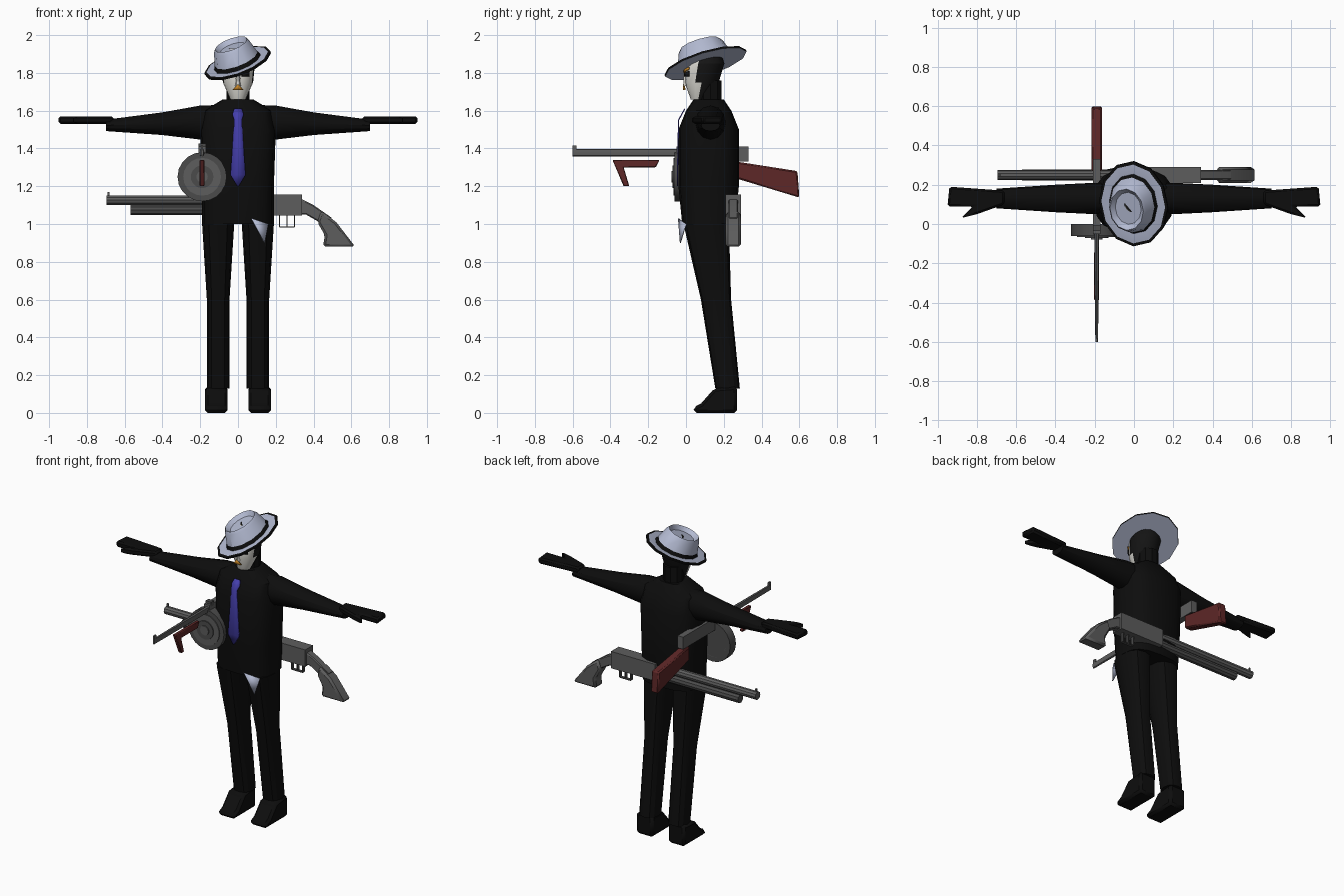
import bpy, bmesh, math
from mathutils import Matrix

if "Cube" in bpy.data.objects:
    bpy.data.objects.remove(bpy.data.objects["Cube"])

made = []


def material(name, red, green, blue):
    colour = (red, green, blue, 1)
    mat = bpy.data.materials.new(name)
    mat.use_nodes = True
    mat.diffuse_color = colour
    node = mat.node_tree.nodes["Principled BSDF"]
    node.inputs["Base Color"].default_value = colour
    node.inputs["Roughness"].default_value = .8
    return mat


BLACK = material("suit black", *[.004] * 3)
HAIR = material("hair black", *[.007] * 3)
HAT = material("pale blue grey", .45, .49, .64)
FACE = material("face white", .72, .71, .66)
GOLD = material("gold", .58, .24, .02)
TIE = material("tie violet blue", .06, .05, .42)
STEEL = material("steel grey", *[.11] * 3)
DARK = material("dark steel", *[.07] * 3)
WOOD = material("red wood", .11, .02, .02)


def finish(name, bm, mats, mirror=False, bevel=0):
    bmesh.ops.recalc_face_normals(bm, faces=bm.faces)
    mesh = bpy.data.meshes.new(name)
    bm.to_mesh(mesh)
    bm.free()
    for mat in mats:
        mesh.materials.append(mat)
    part = bpy.data.objects.new(name, mesh)
    bpy.context.collection.objects.link(part)
    if bevel:
        mod = part.modifiers.new("soft edges", "BEVEL")
        mod.width, mod.segments = bevel, 1
    if mirror:
        mod = part.modifiers.new("mirror", "MIRROR")
        mod.use_axis[0] = True
    made.append(part)
    return part


def place(axis, along, u, v):
    return {"x": (along, u, v), "y": (u, along, v), "z": (u, v, along)}[axis]


def bridge(bm, first, second, slot=0):
    """Close the strip between two loops of vertices."""
    for i in range(len(first)):
        face = bm.faces.new((first[i - 1], first[i], second[i], second[i - 1]))
        face.material_index = slot


def loft(name, axis, centre, rings, mats, sides=12, power=1, lean=0,
         mirror=False, matrix=Matrix(), rule=None):
    """Skin rings of (position, radius u, radius v, optional material slot)."""
    bm = bmesh.new()
    angles = [math.tau * i / sides for i in range(sides)]
    rounded = lambda c: math.copysign(abs(c) ** power, c)
    previous = None
    for along, ru, rv, *slot in rings:
        u, v = centre[0], centre[1] + lean * (along - rings[0][0])
        loop = [bm.verts.new(place(axis, along, u + ru * rounded(math.cos(a)), v + rv * rounded(math.sin(a))))
                for a in angles]
        if previous:
            bridge(bm, previous, loop, *slot)
        else:
            bm.faces.new(loop)
        previous = loop
    bm.faces.new(previous)
    if rule:
        for face in bm.faces:
            face.material_index = rule(face.calc_center_median())
    bm.transform(matrix)
    return finish(name, bm, mats, mirror)


def rod(name, axis, centre, start, end, radius, mat, sides=10):
    return loft(name, axis, centre, [(start, radius, radius), (end, radius, radius)], [mat], sides)


def prism(name, outline, axis, middle, width, mat, mirror=False, bevel=0):
    """Extrude a flat outline evenly to both sides of a middle plane."""
    bm = bmesh.new()
    loops = [[bm.verts.new(place(axis, middle + side * width / 2, *p)) for p in outline] for side in (-1, 1)]
    for loop in loops:
        bm.faces.new(loop)
    bridge(bm, *loops)
    return finish(name, bm, [mat], mirror, bevel)


def box(name, centre, size, mat):
    bm = bmesh.new()
    bmesh.ops.create_cube(bm, size=1)
    bm.transform(Matrix.Translation(centre) @ Matrix.Diagonal((*size, 1)))
    return finish(name, bm, [mat])


def plate(name, polygons, mat, mirror=False):
    """Thin sheet made of a few polygons."""
    bm = bmesh.new()
    for polygon in polygons:
        bm.faces.new([bm.verts.new(point) for point in polygon])
    bmesh.ops.remove_doubles(bm, verts=bm.verts, dist=.001)
    part = finish(name, bm, [mat], mirror)
    mod = part.modifiers.new("thickness", "SOLIDIFY")
    mod.thickness, mod.offset = .006, 0


# Clothing
loft("jacket", "z", (0, .12),
     [(1, .19, .14), (1.2, .19, .16), (1.5, .2, .16), (1.6, .18, .12), (1.66, .08, .08)],
     [BLACK], sides=16, power=.7)
loft("sleeves", "x", (.13, 1.54), [(.1, .08, .09), (.2, .08, .09), (.4, .07, .06), (.7, .05, .03)],
     [BLACK], lean=-.03, mirror=True)
loft("trousers", "z", (.105, .22), [(.13, .06, .065), (.6, .06, .08), (1, .085, .12)],
     [BLACK], power=.8, lean=-.13, mirror=True)
prism("shoes", [(.04, 0), (.27, 0), (.27, .14), (.15, .13), (.08, .05), (.04, .03)],
      "x", .115, .12, BLACK, mirror=True, bevel=.02)
prism("hands", [(.66, .17), (.94, .19), (.95, .09), (.82, .09), (.88, .03), (.8, .05), (.66, .1)],
      "z", 1.55, .04, BLACK, mirror=True, bevel=.01)


# Tie, following the chest and bending in at the collar
def tie_row(z, half):
    y = max(0, z - 1.54) * .55 - .045
    return [(-half, y, z), (half, y, z)]


rows = [tie_row(*row) for row in ((1.61, .02), (1.58, .03), (1.55, .02), (1.26, .04), (1.2, .004))]
plate("tie", [upper + lower[::-1] for upper, lower in zip(rows, rows[1:])], TIE)
plate("pocket_cloth", [[(.07, -.04, 1.03), (.16, 0, 1), (.14, -.03, .9)]], HAT)

# Neck and head, with a pale face at the front
rod("neck", "z", (0, .13), 1.62, 1.76, .062, BLACK)
loft("head", "z", (0, .065), [(1.66, .04, .04), (1.75, .08, .09), (1.85, .09, .1), (1.93, .05, .06)],
     [HAIR, FACE], sides=16, lean=.2, rule=lambda c: int(c.y < .07))
loft("nose", "z", (0, 0), [(1.73, .015, .015), (1.8, .01, .01)], [FACE], sides=6, lean=-.05)


def on_face(*points):
    return [[(x, 8 * x * x - .012, z) for x, z in points]]


plate("eyes", on_face((.02, 1.78), (.06, 1.78), (.06, 1.81), (.02, 1.8)), HAIR, mirror=True)
plate("eyebrows", on_face((.01, 1.8), (.06, 1.82), (.06, 1.83), (.01, 1.82)), GOLD, mirror=True)
plate("lips", on_face((0, 1.74), (.03, 1.71), (0, 1.71)), GOLD, mirror=True)

# Tilted oval hat: brim, dark trim, dark band and dented crown
tilt = (Matrix.Translation((0, .105, 1.847)) @ Matrix.Rotation(math.radians(17), 4, "X")
        @ Matrix.Rotation(math.radians(-19), 4, "Y"))
hat_profile = [(0, .1, 0), (0, .185, 0), (.01, .185, 1), (.012, .172, 1), (.01, .13, 0),
               (.03, .12, 1), (.1, .1, 0), (.115, .09, 0), (.09, .07, 0)]
loft("hat", "z", (0, 0), [(h, r, r * 1.22, slot) for h, r, slot in hat_profile],
     [HAT, BLACK], matrix=tilt)

# Drum-fed gun pointing forward at the right hip
SIDE = -.19
loft("drum_gun_barrel", "y", (SIDE, 1.378), [(-.6, .007, .02), (0, .013, .02)], [STEEL], sides=8, power=.7)
box("drum_gun_front_sight", (SIDE, -.59, 1.4), (.01, .02, .03), STEEL)
box("drum_gun_rear_sight", (SIDE, -.02, 1.41), (.04, .03, .03), DARK)
box("drum_gun_receiver", (SIDE, .14, 1.37), (.04, .38, .08), STEEL)
prism("drum_gun_fore_grip", [(-.39, 1.34), (-.14, 1.34), (-.16, 1.3), (-.33, 1.3), (-.3, 1.2), (-.33, 1.2)],
      "x", SIDE, .025, WOOD, bevel=.004)
prism("drum_gun_stock", [(.27, 1.33), (.59, 1.28), (.6, 1.14), (.27, 1.24)],
      "x", SIDE, .055, WOOD, bevel=.008)
for step, radius in enumerate((.13, .1, .06, .03)):
    rod(f"drum_magazine_step_{step}", "y", (SIDE, 1.25), 0, -.06 - .006 * step, radius,
        (DARK, STEEL)[step % 2], sides=20)

# Pump gun slung across the back
BACK = .25
rod("pump_gun_barrel", "x", (BACK, 1.126), -.695, .1, .026, STEEL)
rod("pump_gun_fore_end", "x", (BACK, 1.073), -.57, .1, .028, DARK)
box("pump_gun_sight", (-.685, BACK, 1.155), (.01, .01, .03), STEEL)
box("pump_gun_receiver", (.18, BACK, 1.1), (.32, .08, .11), STEEL)
prism("pump_gun_wrist", [(.3, 1.05), (.3, 1.15), (.4, 1.1), (.5, 1.03), (.43, 1.01), (.36, 1.05)],
      "y", BACK, .05, STEEL, bevel=.006)
prism("pump_gun_butt", [(.44, 1.07), (.52, 1.01), (.62, .88), (.45, .88), (.46, .94), (.42, 1.01)],
      "y", BACK, .08, STEEL, bevel=.012)
for part, x in (("front", .22), ("trigger", .26), ("back", .3)):
    box("pump_gun_guard_" + part, (x, BACK, 1.02), (.006, .02, .07), DARK)
box("pump_gun_guard_bottom", (.26, BACK, .985), (.08, .02, .006), DARK)

# Smooth rounded parts, keep hard edges
for part in bpy.context.selected_objects:
    part.select_set(False)
for part in made:
    part.select_set(True)
bpy.context.view_layer.objects.active = made[0]
bpy.ops.object.shade_smooth_by_angle(angle=math.radians(30))
